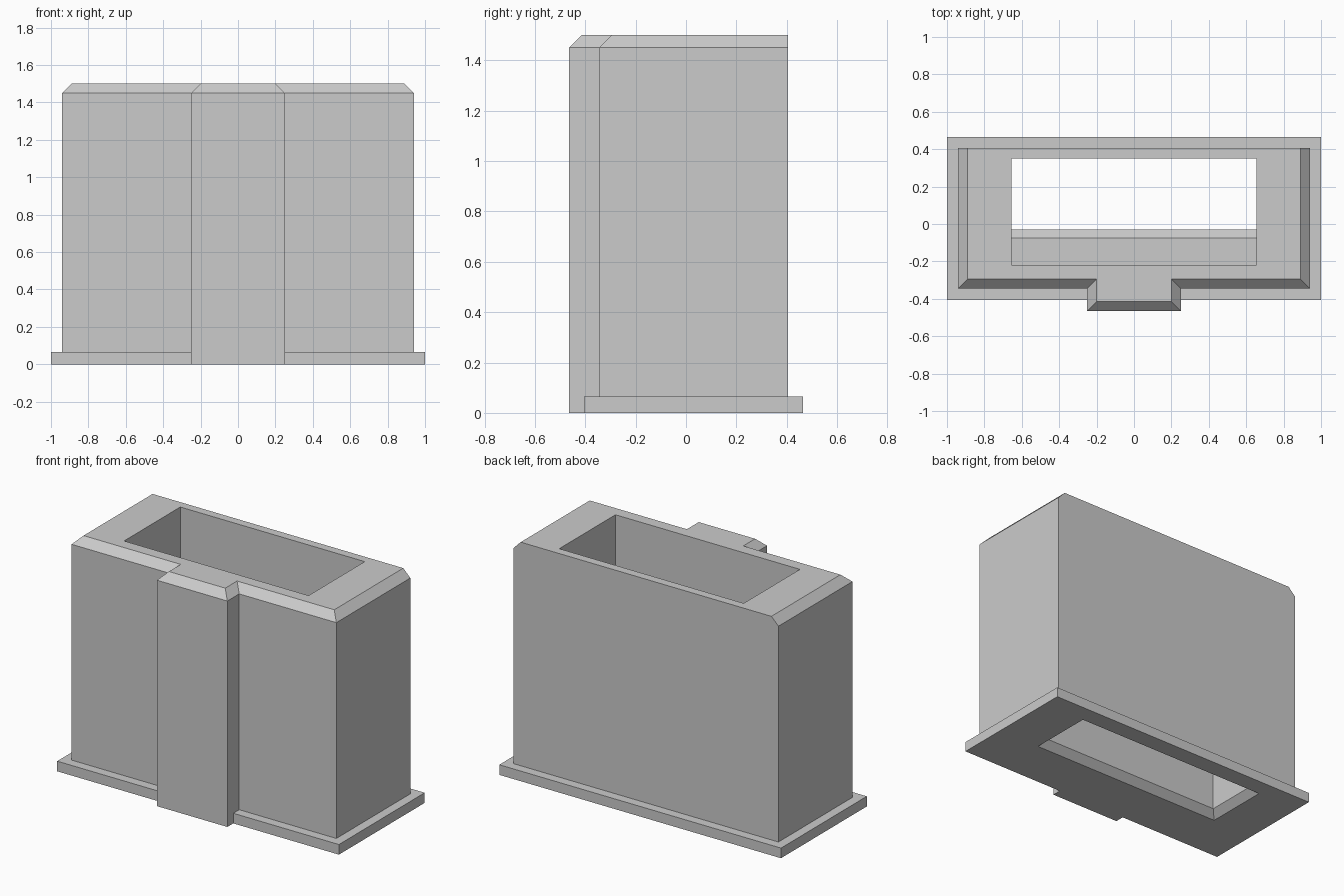
import bpy, bmesh
from mathutils import Vector

cube = bpy.data.objects.get("Cube")
if cube:
    bpy.data.objects.remove(cube, do_unlink=True)

grey = bpy.data.materials.new("plain grey")
grey.use_nodes = True
grey.diffuse_color = (0.6, 0.6, 0.6, 1)
grey.node_tree.nodes["Principled BSDF"].inputs["Base Color"].default_value = grey.diffuse_color


def loft(name, rings):
    """Solid through matching rings of points, capped at both ends."""
    bm = bmesh.new()
    loops = [[bm.verts.new(Vector(p)) for p in ring] for ring in rings]
    n = len(loops[0])
    for a, b in zip(loops, loops[1:]):
        for i in range(n):
            j = (i + 1) % n
            bm.faces.new((a[i], a[j], b[j], b[i]))
    bm.faces.new(loops[0])
    bm.faces.new(loops[-1])
    bmesh.ops.recalc_face_normals(bm, faces=bm.faces)
    mesh = bpy.data.meshes.new(name)
    bm.to_mesh(mesh)
    bm.free()
    mesh.materials.append(grey)
    obj = bpy.data.objects.new(name, mesh)
    bpy.context.collection.objects.link(obj)
    return obj


def rect(half_x, y0, y1, z):
    return [(-half_x, y0, z), (half_x, y0, z), (half_x, y1, z), (-half_x, y1, z)]


def combine(target, tool, operation):
    """Apply a boolean and discard the tool object."""
    mod = target.modifiers.new("boolean", "BOOLEAN")
    mod.object, mod.operation, mod.solver = tool, operation, "EXACT"
    deps = bpy.context.evaluated_depsgraph_get()
    mesh = bpy.data.meshes.new_from_object(target.evaluated_get(deps))
    target.modifiers.clear()
    target.data = mesh
    bpy.data.objects.remove(tool, do_unlink=True)


def body_ring(z, inset=0.0):
    """Half outline with the front rib, mirrored in x; the back stays flush."""
    wide, rib = 0.94 - inset, 0.25 - inset
    front, nose = -0.345 + inset, -0.465 + inset
    half = [(rib, nose), (rib, front), (wide, front), (wide, 0.405)]
    outline = half + [(-x, y) for x, y in reversed(half)]
    return [(x, y, z) for x, y in outline]


# Housing with front rib and bevelled top edge
housing = loft("housing", [body_ring(0), body_ring(1.45), body_ring(1.5, 0.05)])

# Base flange
flange = loft("base_flange", [rect(1.0, -0.405, 0.465, 0), rect(1.0, -0.405, 0.465, 0.065)])
combine(housing, flange, "UNION")

# Through well: wide above, stepped to a narrower opening below a bevelled ledge
LEDGE = 0.75
side = [(0.35, -0.1), (0.35, 1.6), (-0.22, 1.6), (-0.22, LEDGE),
        (-0.075, LEDGE), (-0.03, LEDGE - 0.045), (-0.03, -0.1)]
well = loft("well_cutter", [[(x, y, z) for y, z in side] for x in (-0.655, 0.655)])
combine(housing, well, "DIFFERENCE")

# Flared mouth underneath, on the sides and front
mouth = loft("mouth_cutter", [rect(0.745, -0.12, 0.35, -0.045), rect(0.645, -0.02, 0.35, 0.055)])
combine(housing, mouth, "DIFFERENCE")
